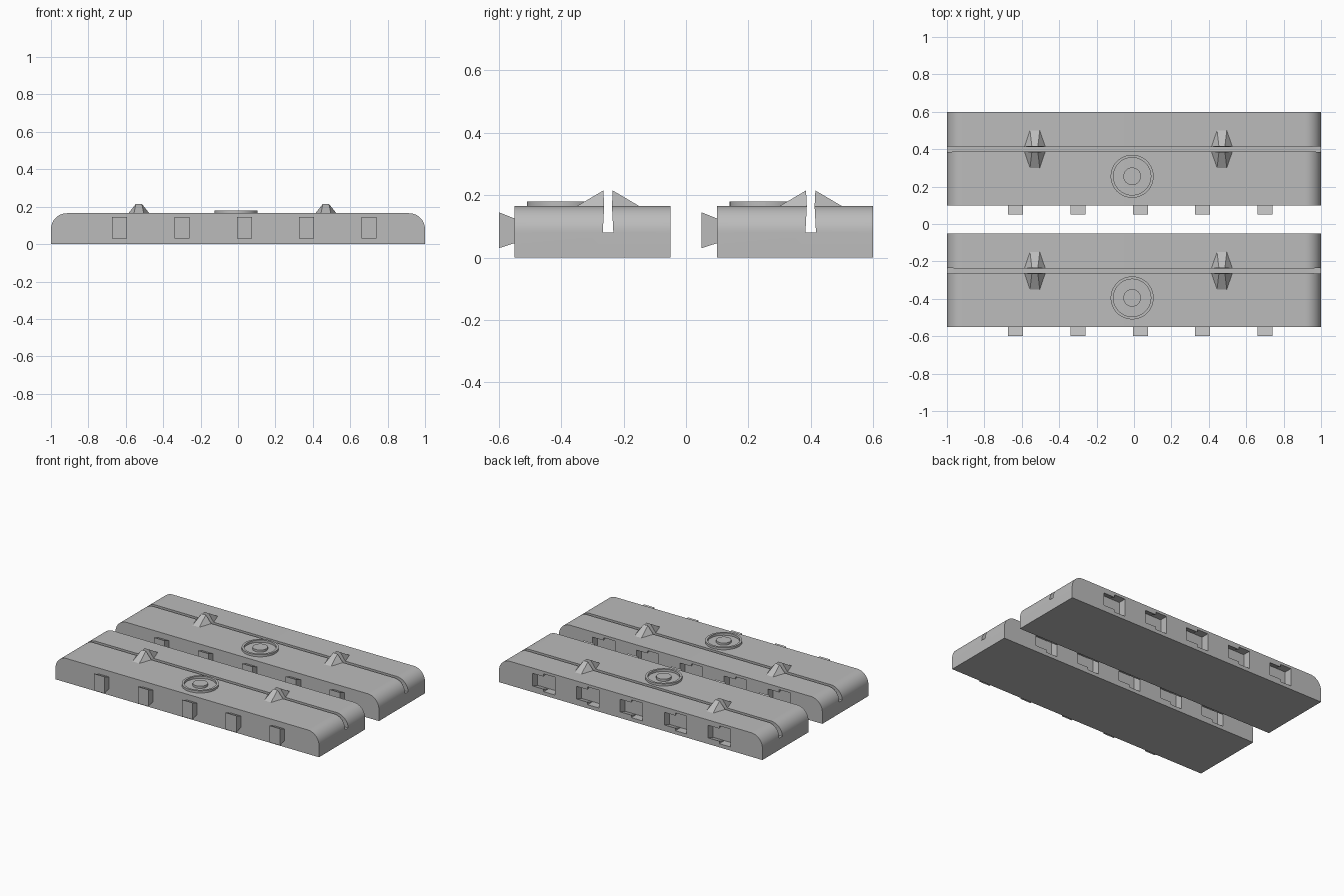
import bpy, bmesh, math

if "Cube" in bpy.data.objects:
    bpy.data.objects.remove(bpy.data.objects["Cube"])

grey = bpy.data.materials.new("plain grey")
grey.diffuse_color = (0.5, 0.5, 0.5, 1)
grey.use_nodes = True
grey.node_tree.nodes["Principled BSDF"].inputs["Base Color"].default_value = grey.diffuse_color


def finish(name, bm):
    bmesh.ops.recalc_face_normals(bm, faces=bm.faces)
    mesh = bpy.data.meshes.new(name)
    bm.to_mesh(mesh)
    bm.free()
    mesh.materials.append(grey)
    ob = bpy.data.objects.new(name, mesh)
    bpy.context.collection.objects.link(ob)
    return ob


def prism(name, pts, axis, a, b):
    """Extrude a 2D outline along an axis from a to b."""
    place = {"x": lambda p, t: (t, p[0], p[1]),
             "y": lambda p, t: (p[0], t, p[1]),
             "z": lambda p, t: (p[0], p[1], t)}[axis]
    bm = bmesh.new()
    lo = [bm.verts.new(place(p, a)) for p in pts]
    hi = [bm.verts.new(place(p, b)) for p in pts]
    bm.faces.new(lo)
    bm.faces.new(hi)
    n = len(pts)
    for i in range(n):
        j = (i + 1) % n
        bm.faces.new((lo[i], lo[j], hi[j], hi[i]))
    return finish(name, bm)


def arc(cx, cy, r, a0, a1, n):
    return [(cx + r * math.cos(math.radians(a0 + (a1 - a0) * i / n)),
             cy + r * math.sin(math.radians(a0 + (a1 - a0) * i / n))) for i in range(n + 1)]


def cut(ob, cutter):
    mod = ob.modifiers.new("cut", "BOOLEAN")
    mod.operation, mod.solver, mod.object = "DIFFERENCE", "EXACT", cutter
    bpy.context.view_layer.objects.active = ob
    bpy.ops.object.modifier_apply(modifier=mod.name)
    bpy.data.objects.remove(cutter)


H, R, SLOT = 0.165, 0.085, 0.05
CLIPS = (-0.633, -0.3, 0.035, 0.367, 0.70)
parts = []

# Bar with rounded upper ends
outline = [(-1, 0), (1, 0)] + arc(1 - R, H - R, R, 0, 90, 12) + arc(R - 1, H - R, R, 90, 180, 12)
bar = prism("bar", outline, "y", -0.25, 0.25)

# Long slot, slightly wider at its floor
half = [(0.017, 0.08), (0.0125, H), (0.0125, 0.3)]
slot = [(SLOT + y, z) for y, z in half] + [(SLOT - y, z) for y, z in reversed(half)]
cut(bar, prism("slot_cutter", slot, "x", -1.2, 1.2))

# Sockets in the back: dovetail half plus a taller entry half
for x in CLIPS:
    cut(bar, prism("dovetail_cutter", [(0.26, 0.045), (0.26, 0.125), (0.195, 0.147), (0.195, 0.025)],
                   "x", x - 0.05, x + 0.045))
    cut(bar, prism("entry_cutter", [(0.26, 0.025), (0.26, 0.147), (0.195, 0.147), (0.195, 0.025)],
                   "x", x - 0.125, x - 0.04))
parts.append(bar)

# Dovetail pegs on the front
for x in CLIPS:
    parts.append(prism("peg", [(-0.25, 0.046), (-0.25, 0.125), (-0.30, 0.145), (-0.30, 0.03)],
                       "x", x - 0.04, x + 0.04))

# Faceted prongs on both sides of the slot
for cx in (-0.53, 0.47):
    for s in (-1, 1):
        bm = bmesh.new()
        y0, y1 = SLOT + s * 0.0125, SLOT + s * 0.1
        yt = SLOT + s * 0.015
        a, b, c, d, e, f = [bm.verts.new(p) for p in (
            (cx - 0.056, y0, H), (cx - 0.026, y1, H), (cx + 0.026, y1, H),
            (cx + 0.056, y0, H), (cx + 0.016, yt, 0.215), (cx - 0.016, yt, 0.215))]
        for face in ((a, b, c, d), (a, b, f), (b, c, e, f), (c, d, e), (a, f, e, d)):
            bm.faces.new(face)
        parts.append(finish("prong", bm))

# Plain raised hub and ring
EX, EY = -0.01, -0.095
parts.append(prism("raised_hub", arc(EX, EY, 0.047, 0, 360, 32)[:-1], "z", H, 0.18))
ring = arc(EX, EY, 0.115, 0, 359.9, 48) + arc(EX, EY, 0.1, 359.9, 0, 48)
parts.append(prism("raised_ring", ring, "z", H, 0.18))

# Smooth the curved surfaces, keep the edges crisp
bpy.ops.object.select_all(action="DESELECT")
for ob in parts:
    ob.select_set(True)
bpy.context.view_layer.objects.active = bar
bpy.ops.object.shade_smooth_by_angle(angle=math.radians(25))

# Second identical bar behind the first
for ob in parts:
    twin = ob.copy()
    bpy.context.collection.objects.link(twin)
    ob.location.y = -0.30
    twin.location.y = 0.35
